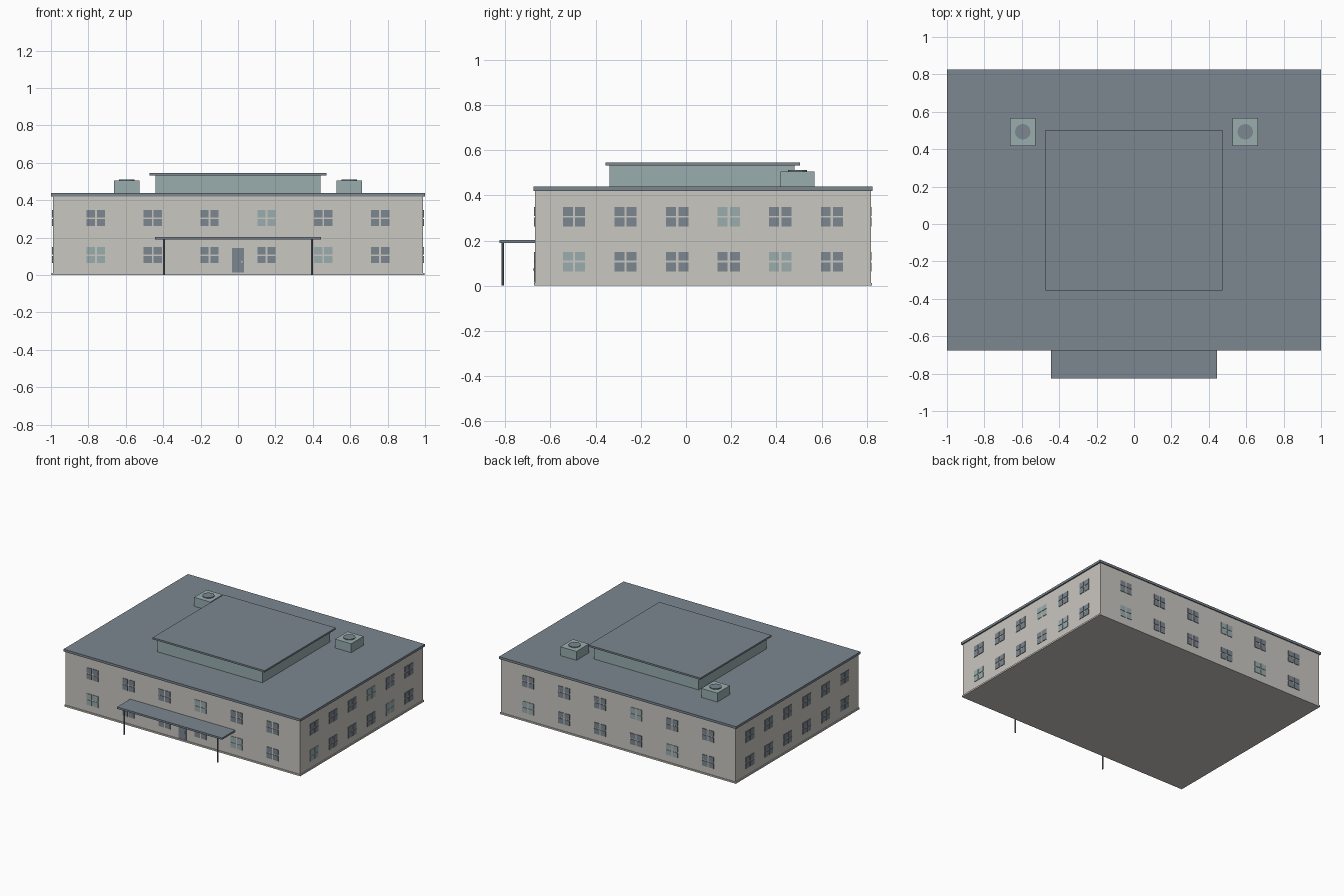
import bpy
import bmesh
from math import radians
from mathutils import Matrix, Vector

cube = bpy.data.objects.get("Cube")
if cube:
    bpy.data.objects.remove(cube, do_unlink=True)


def material(name, r, g, b):
    m = bpy.data.materials.new(name)
    m.use_nodes = True
    m.diffuse_color = (r, g, b, 1)
    shader = next(n for n in m.node_tree.nodes if n.type == 'BSDF_PRINCIPLED')
    shader.inputs["Base Color"].default_value = (r, g, b, 1)
    return m


CREAM = material("cream wall", 0.59, 0.57, 0.53)
SLATE = material("slate grey", 0.2, 0.24, 0.28)
TEAL = material("pale teal", 0.32, 0.42, 0.43)


def add_box(bm, lo, hi):
    lo, hi = Vector(lo), Vector(hi)
    verts = bmesh.ops.create_cube(bm, size=1)["verts"]
    for v in verts:
        v.co = Vector((c + 0.5) * (b - a) + a for c, a, b in zip(v.co, lo, hi))
    return {f for v in verts for f in v.link_faces}


def finish(bm, name, *mats):
    mesh = bpy.data.meshes.new(name)
    bm.to_mesh(mesh)
    bm.free()
    for m in mats:
        mesh.materials.append(m)
    obj = bpy.data.objects.new(name, mesh)
    bpy.context.collection.objects.link(obj)
    return obj


def box(name, lo, hi, mat):
    bm = bmesh.new()
    add_box(bm, lo, hi)
    return finish(bm, name, mat)


def cylinder(name, x, y, z0, z1, radius, sides, mat):
    bm = bmesh.new()
    bmesh.ops.create_cone(bm, cap_ends=True, segments=sides, radius1=radius,
                          radius2=radius, depth=z1 - z0,
                          matrix=Matrix.Translation((x, y, (z0 + z1) / 2)))
    return finish(bm, name, mat)


# Main block
MID = 0.075
HX, HY = 0.99, 0.742
box("plinth", (-0.996, MID - 0.747, 0), (0.996, MID + 0.747, 0.012), CREAM)
box("walls", (-HX, MID - HY, 0.005), (HX, MID + HY, 0.425), CREAM)
box("main_roof", (-1, MID - 0.75, 0.42), (1, MID + 0.75, 0.438), SLATE)

# Rooftop storey
box("penthouse", (-0.442, -0.338, 0.43), (0.442, 0.48, 0.535), TEAL)
box("penthouse_roof", (-0.473, -0.355, 0.532), (0.473, 0.503, 0.545), SLATE)

# Entrance canopy and door
box("canopy", (-0.443, -0.825, 0.189), (0.443, MID - HY, 0.203), SLATE)
front = MID - HY
box("door", (-0.033, front - 0.005, 0.015), (0.033, front, 0.146), SLATE)
box("door_knob", (0.015, front - 0.009, 0.068), (0.023, front, 0.076), CREAM)

# Mirrored posts and rooftop fan units
for side, s in (("right", -1), ("left", 1)):
    cylinder(side + "_canopy_post", s * 0.395, -0.81, 0, 0.192, 0.0055, 8, SLATE)
    x = s * 0.595
    box(side + "_fan_unit", (x - 0.068, 0.418, 0.43), (x + 0.068, 0.568, 0.506), TEAL)
    cylinder(side + "_fan", x, 0.493, 0.5, 0.512, 0.042, 12, SLATE)


# Windows: four panes each, a few of them lit
LIT = {(0, 0), (0, 4), (1, 3)}


def window_wall(name, distance, pitch, turn, lit):
    bm = bmesh.new()
    for row, z in enumerate((0.107, 0.305)):
        for col in range(6):
            u = (col - 2.5) * pitch
            for du in (-0.027, 0.027):
                for dz in (-0.0235, 0.0235):
                    faces = add_box(
                        bm, (u + du - 0.022, -distance - 0.004, z + dz - 0.0195),
                        (u + du + 0.022, -distance, z + dz + 0.0195))
                    for f in faces:
                        f.material_index = int((row, col) in lit)
    place = Matrix.Translation((0, MID, 0)) @ Matrix.Rotation(radians(turn), 4, 'Z')
    bmesh.ops.transform(bm, matrix=place, verts=bm.verts)
    finish(bm, name, SLATE, TEAL)


window_wall("front_windows", HY, 0.304, 0, LIT)
window_wall("left_windows", HX, 0.228, 90, LIT)
window_wall("back_windows", HY, 0.304, 180, LIT)
window_wall("right_windows", HX, 0.228, 270, set())
